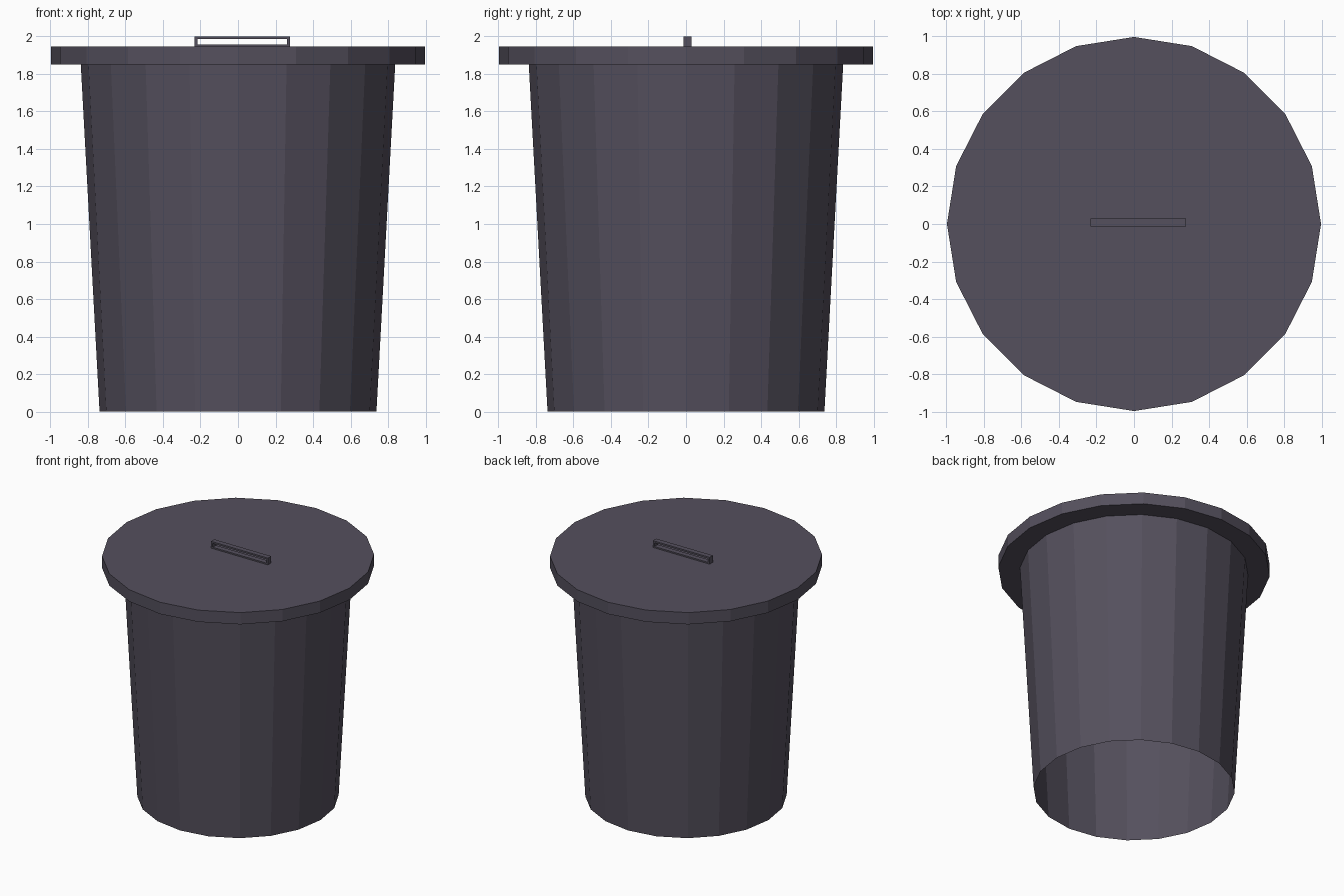
import bpy, bmesh
from math import cos, sin, tau

if "Cube" in bpy.data.objects:
    bpy.data.objects.remove(bpy.data.objects["Cube"])

SIDES = 20
mat = bpy.data.materials.new("dark_plastic")
mat.diffuse_color = (0.09, 0.08, 0.11, 1)
mat.use_nodes = True
mat.node_tree.nodes["Principled BSDF"].inputs["Base Color"].default_value = mat.diffuse_color


def finish(name, bm):
    bmesh.ops.recalc_face_normals(bm, faces=bm.faces)
    mesh = bpy.data.meshes.new(name)
    bm.to_mesh(mesh)
    bm.free()
    mesh.materials.append(mat)
    obj = bpy.data.objects.new(name, mesh)
    bpy.context.collection.objects.link(obj)
    return obj


def tapered_drum(name, r0, z0, r1, z1, capped):
    bm = bmesh.new()
    rings = [[bm.verts.new((r * cos(tau * i / SIDES), r * sin(tau * i / SIDES), z))
              for i in range(SIDES)] for r, z in ((r0, z0), (r1, z1))]
    for i in range(SIDES):
        j = (i + 1) % SIDES
        bm.faces.new((rings[0][i], rings[0][j], rings[1][j], rings[1][i]))
    if capped:
        bm.faces.new(rings[0][::-1])
        bm.faces.new(rings[1])
    return finish(name, bm)


def rect_frame(name, outer, inner, y0, y1):
    # rectangles are (x0, z0, x1, z1); four-sided loop with a hole through y
    bm = bmesh.new()
    loops = []
    for (x0, z0, x1, z1), y in ((outer, y0), (outer, y1), (inner, y1), (inner, y0)):
        loops.append([bm.verts.new((x, y, z))
                      for x, z in ((x0, z0), (x1, z0), (x1, z1), (x0, z1))])
    for k in range(4):
        a, b = loops[k], loops[(k + 1) % 4]
        for i in range(4):
            j = (i + 1) % 4
            bm.faces.new((a[i], a[j], b[j], b[i]))
    return finish(name, bm)


# Bin wall: single open-bottomed sheet
tapered_drum("bin_body", 0.738, 0.0, 0.838, 1.85, False)
# Overhanging lid
tapered_drum("lid", 0.997, 1.85, 0.997, 1.945, True)
# Thin carrying handle on the lid
rect_frame("lid_handle", (-0.232, 1.943, 0.277, 2.0),
           (-0.217, 1.956, 0.262, 1.987), -0.013, 0.029)
